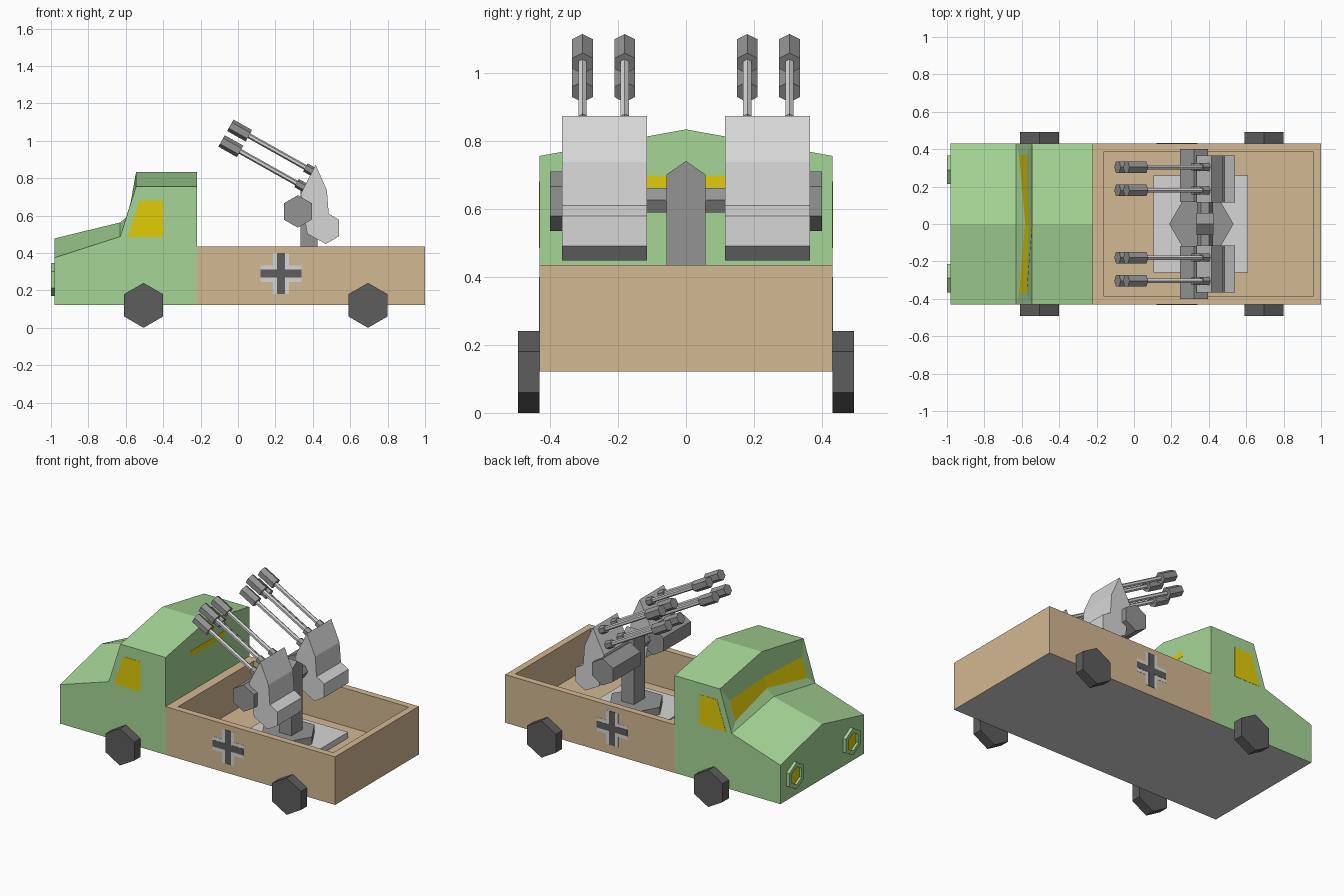
import bpy, bmesh
from math import sin, cos, pi, radians
from mathutils import Matrix, Vector

cube = bpy.data.objects.get("Cube")
if cube:
    bpy.data.objects.remove(cube, do_unlink=True)


def material(name, *rgb):
    lin = [((c / 255 + 0.055) / 1.055) ** 2.4 if c > 10 else c / 255 / 12.92 for c in rgb]
    m = bpy.data.materials.new(name)
    m.use_nodes = True
    m.diffuse_color = (*lin, 1)
    m.node_tree.nodes["Principled BSDF"].inputs["Base Color"].default_value = (*lin, 1)
    return m


green = material("cab green", 166, 214, 150)
tan = material("bed tan", 212, 184, 147)
yellow = material("window yellow", 226, 204, 8)
dark = material("dark grey", 93, 93, 93)
mid = material("gun grey", 148, 148, 148)
light = material("light grey", 214, 214, 214)


def finish(name, bm, *mats):
    bmesh.ops.recalc_face_normals(bm, faces=bm.faces)
    mesh = bpy.data.meshes.new(name)
    bm.to_mesh(mesh)
    bm.free()
    for m in mats:
        mesh.materials.append(m)
    ob = bpy.data.objects.new(name, mesh)
    bpy.context.collection.objects.link(ob)
    return ob


def add_prism(bm, pts, axis, a, b, matrix=Matrix()):
    """Extrude a 2D outline along an axis from a to b."""
    def place(p, d):
        co = {"x": (d, p[0], p[1]), "y": (p[0], d, p[1]), "z": (p[0], p[1], d)}[axis]
        return bm.verts.new(matrix @ Vector(co))
    lo, hi = [place(p, a) for p in pts], [place(p, b) for p in pts]
    bm.faces.new(lo)
    end = bm.faces.new(hi)
    for i in range(len(pts)):
        j = (i + 1) % len(pts)
        bm.faces.new((lo[i], lo[j], hi[j], hi[i]))
    return end


def prism(name, pts, axis, a, b, mat):
    bm = bmesh.new()
    add_prism(bm, pts, axis, a, b)
    return finish(name, bm, mat)


def hexagon(u, v, r, turn=pi / 2):
    return [(u + r * cos(turn + i * pi / 3), v + r * sin(turn + i * pi / 3)) for i in range(6)]


def rect(u0, u1, v0, v1):
    return [(u0, v0), (u1, v0), (u1, v1), (u0, v1)]


def paint_underside(bm):
    bmesh.ops.recalc_face_normals(bm, faces=bm.faces)
    for f in bm.faces:
        if f.normal.z < -0.9:
            f.material_index = 1


W, BASE = 0.43, 0.122
SIDES = ((1, "left_side"), (-1, "right_side"))

# Cab: lofted sections (x, eave height, ridge height) with a gabled top
bm = bmesh.new()
rings = []
for x, eave, ridge in ((-0.98, 0.375, 0.478), (-0.63, 0.488, 0.563),
                       (-0.545, 0.755, 0.833), (-0.22, 0.755, 0.833)):
    rings.append([bm.verts.new((x, y, z)) for y, z in
                  ((-W, BASE), (-W, eave), (0, ridge), (W, eave), (W, BASE))])
bm.faces.new(rings[0])
bm.faces.new(rings[-1])
for k in range(3):
    for i in range(5):
        if k == 1 and i in (1, 2):
            continue
        j = (i + 1) % 5
        bm.faces.new((rings[k][i], rings[k][j], rings[k + 1][j], rings[k + 1][i]))

# Windshield: a set-back pane framed by sloping green faces
def pane_vert(y, z):
    setback = 0.012 if y == 0 else 0
    return bm.verts.new((-0.63 + 0.315 * (z - 0.49) + setback, y, z))


lower = [pane_vert(-0.37, 0.54), pane_vert(0, 0.605), pane_vert(0.37, 0.54)]
upper = [pane_vert(-0.37, 0.665), pane_vert(0, 0.673), pane_vert(0.37, 0.665)]
sill, brow = rings[1][1:4], rings[2][1:4]
for i in (0, 1):
    bm.faces.new((sill[i], sill[i + 1], lower[i + 1], lower[i]))
    bm.faces.new((upper[i], upper[i + 1], brow[i + 1], brow[i]))
    bm.faces.new((lower[i], lower[i + 1], upper[i + 1], upper[i])).material_index = 2
for i in (0, 2):
    bm.faces.new((sill[i], lower[i], upper[i], brow[i]))
paint_underside(bm)
finish("cab", bm, green, light, yellow)

# Cab side windows, rear window and headlights
for s, side in SIDES:
    prism(side + "_window", [(-0.59, 0.485), (-0.40, 0.485), (-0.40, 0.68), (-0.525, 0.68)],
          "y", s * (W - 0.002), s * (W + 0.0015), yellow)
    bm = bmesh.new()
    face = add_prism(bm, hexagon(s * 0.29, 0.258, 0.088), "x", -0.97, -1.0)
    bmesh.ops.recalc_face_normals(bm, faces=bm.faces)
    bmesh.ops.inset_region(bm, faces=[face], thickness=0.026, use_even_offset=True)
    hole = bmesh.ops.extrude_discrete_faces(bm, faces=[face])["faces"][0]
    bmesh.ops.translate(bm, verts=hole.verts, vec=(0.015, 0, 0))
    hole.material_index = 1
    finish(side + "_headlight", bm, green, yellow)
prism("rear_window", rect(-0.175, 0.175, 0.662, 0.698), "x", -0.222, -0.2185, yellow)

# Open cargo bed
bm = bmesh.new()
top = add_prism(bm, rect(-0.22, 1.0, -W, W), "z", BASE, 0.435)
bmesh.ops.recalc_face_normals(bm, faces=bm.faces)
bmesh.ops.inset_region(bm, faces=[top], thickness=0.043, use_even_offset=True)
for v in top.verts:
    if v.co.x < 0:
        v.co.x = -0.16
well = bmesh.ops.extrude_discrete_faces(bm, faces=[top])["faces"][0]
bmesh.ops.translate(bm, verts=well.verts, vec=(0, 0, -0.245))
paint_underside(bm)
finish("cargo_bed", bm, tan, light)

# Side crosses and wheels
CX, CZ, ARM = 0.23, 0.29, 0.11


def cross(h):
    q = [(h, h), (ARM, h), (ARM, -h)]
    out = []
    for k in range(4):
        c, d = (1, 0, -1, 0)[k], (0, -1, 0, 1)[k]
        out += [(CX + u * c - v * d, CZ + u * d + v * c) for u, v in q]
    return out


for s, side in SIDES:
    prism(side + "_cross_border", cross(0.044), "y", s * (W - 0.002), s * (W + 0.0012), light)
    prism(side + "_cross", cross(0.021), "y", s * (W - 0.002), s * (W + 0.0026), dark)
    for x, end in ((-0.505, "front"), (0.695, "rear")):
        prism(f"{side}_{end}_wheel", hexagon(x, 0.12, 0.12), "y", s * W, s * 0.493, dark)

# Gun mount: base plate, hexagonal foot, pointed column, cross shaft
prism("base_plate", rect(0.105, 0.61, -0.26, 0.26), "z", 0.185, 0.228, light)
prism("pedestal_foot", hexagon(0.36, 0, 0.172, 0), "z", 0.225, 0.275, mid)
prism("pedestal_column", [(-0.058, 0.26), (0.058, 0.26), (0.058, 0.70), (0, 0.74), (-0.058, 0.70)],
      "x", 0.335, 0.425, mid)
prism("cross_shaft", hexagon(0.38, 0.625, 0.042, 0), "y", -0.15, 0.15, mid)

# Shields, trunnion drums and the paired guns
shield = [(0.415, 0.872), (0.475, 0.737), (0.485, 0.61), (0.54, 0.578), (0.54, 0.49),
          (0.47, 0.448), (0.37, 0.503), (0.335, 0.715)]
tilt = Matrix.Translation((0.395, 0, 0.838)) @ Matrix.Rotation(radians(29.3), 4, "Y")
for s, side in SIDES:
    prism(side + "_shield", shield, "y", s * 0.115, s * 0.365, light)
    prism(side + "_drum", hexagon(0.32, 0.622, 0.087), "y", s * 0.118, s * 0.40, mid)
    barrels, fittings = bmesh.new(), bmesh.new()
    for y in (s * 0.18, s * 0.304):
        for z in (0, -0.096):
            add_prism(barrels, hexagon(y, z, 0.014), "x", -0.45, 0.02, tilt)
            add_prism(fittings, hexagon(y, z, 0.035), "x", -0.50, -0.386, tilt)
            add_prism(fittings, hexagon(y, z, 0.025), "x", -0.04, 0.015, tilt)
    finish(side + "_gun_barrels", barrels, light)
    finish(side + "_gun_muzzles_and_collars", fittings, mid)
